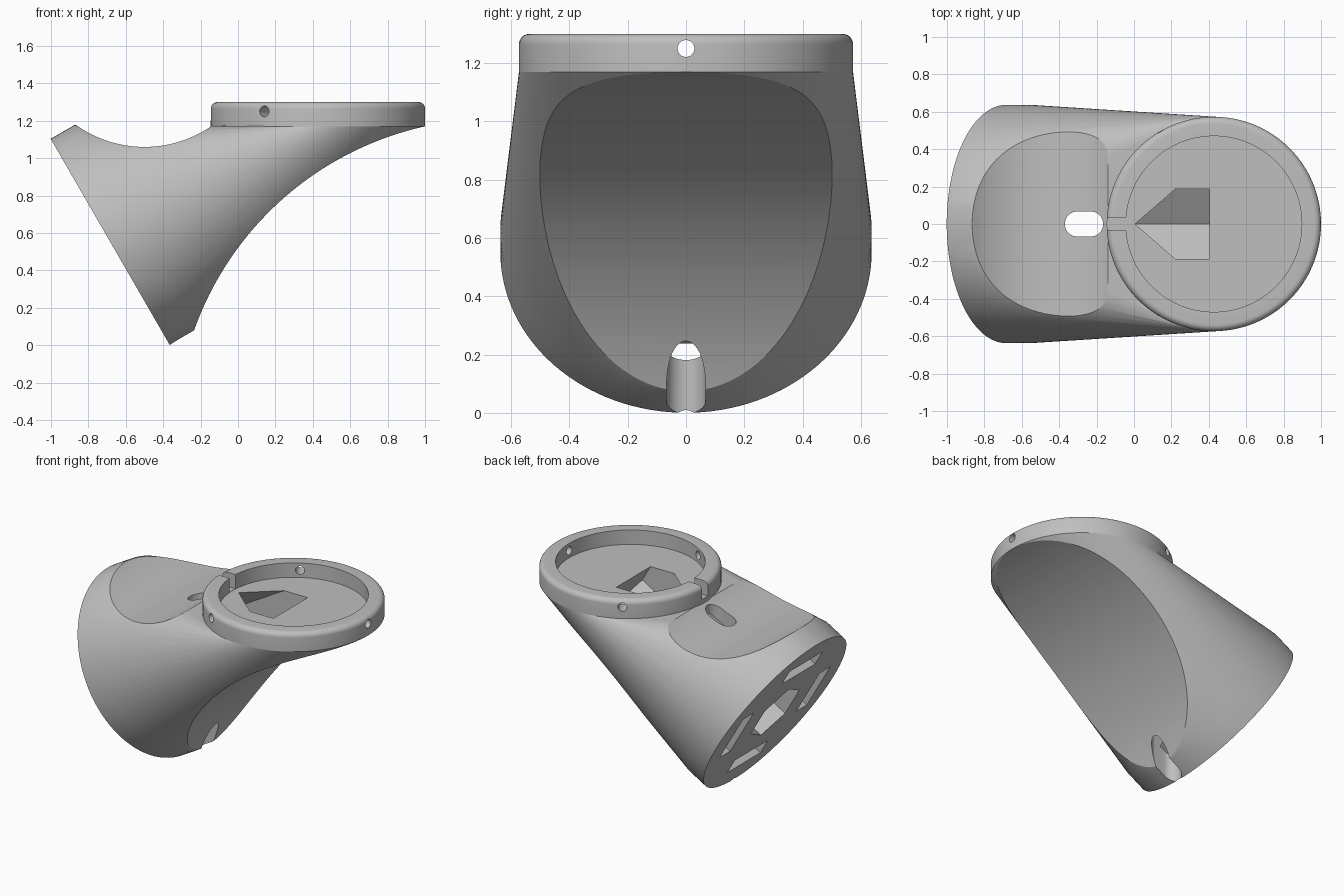
import bpy, bmesh, math
from mathutils import Matrix, Vector

cube = bpy.data.objects.get("Cube")
if cube:
    bpy.data.objects.remove(cube, do_unlink=True)

grey = bpy.data.materials.new("plain_grey")
grey.use_nodes = True
GREY = (0.52, 0.52, 0.52, 1)
grey.diffuse_color = GREY
grey.node_tree.nodes["Principled BSDF"].inputs["Base Color"].default_value = GREY


def make_object(name, bm):
    bmesh.ops.recalc_face_normals(bm, faces=bm.faces[:])
    mesh = bpy.data.meshes.new(name)
    bm.to_mesh(mesh)
    bm.free()
    mesh.materials.append(grey)
    ob = bpy.data.objects.new(name, mesh)
    bpy.context.collection.objects.link(ob)
    return ob


def frame(origin, x, y):
    """Matrix whose local x and y are the given directions."""
    x, y = Vector(x).normalized(), Vector(y).normalized()
    m = Matrix((x, y, x.cross(y))).transposed().to_4x4()
    m.translation = Vector(origin)
    return m


def circle(r, n, cx=0, cy=0, turn=0):
    return [(cx + r * math.cos(turn + math.tau * i / n),
             cy + r * math.sin(turn + math.tau * i / n)) for i in range(n)]


def box(w, h, cx=0, cy=0):
    return [(cx + a * w / 2, cy + b * h / 2) for a, b in ((-1, -1), (1, -1), (1, 1), (-1, 1))]


def prism(name, outline, m, z0, z1):
    bm = bmesh.new()
    low = [bm.verts.new(m @ Vector((a, b, z0))) for a, b in outline]
    high = [bm.verts.new(m @ Vector((a, b, z1))) for a, b in outline]
    bm.faces.new(low)
    bm.faces.new(high)
    n = len(outline)
    for i in range(n):
        j = (i + 1) % n
        bm.faces.new((low[i], low[j], high[j], high[i]))
    return make_object(name, bm)


def cut(ob, cutter, keep=False):
    mod = ob.modifiers.new("cut", 'BOOLEAN')
    mod.operation, mod.solver, mod.object = 'DIFFERENCE', 'EXACT', cutter
    bpy.context.view_layer.objects.active = ob
    bpy.ops.object.modifier_apply(modifier=mod.name)
    if not keep:
        bpy.data.objects.remove(cutter, do_unlink=True)


RING_X, RING_R, RING_Z = 0.427, 0.573, 1.17
BASE_R, SEG = 0.637, 128
slope = math.radians(30)
base = frame((-0.683, 0, 0.552), (0, 1, 0), (-math.sin(slope), 0, math.cos(slope)))
world = Matrix()
across = frame((0, 0, 0), (1, 0, 0), (0, 0, 1))

# Body: hull between the tilted base drum and the level top disc
bm = bmesh.new()
for z in (0, 0.147):
    for a, b in circle(BASE_R, SEG):
        bm.verts.new(base @ Vector((a, b, z)))
for a, b in circle(RING_R, SEG, RING_X):
    bm.verts.new((a, b, RING_Z))
hull = bmesh.ops.convex_hull(bm, input=bm.verts[:])
loose = [v for v in bm.verts if not v.link_faces]
bmesh.ops.delete(bm, geom=loose, context='VERTS')
body = make_object("body", bm)

# Concave scoops above and below
cut(body, prism("lower_scoop", circle(1.7, 300, 1.367, -0.49), across, -1.5, 1.5))
cut(body, prism("upper_scoop", circle(0.63, 160, -0.5, 1.69), across, -1.5, 1.5))

# Upright rounded slot through the body
ends = ((-0.232, -math.pi / 2), (-0.303, math.pi / 2))
obround = [(cx + 0.067 * math.cos(t + math.pi * i / 20), 0.067 * math.sin(t + math.pi * i / 20))
           for cx, t in ends for i in range(21)]
cut(body, prism("cable_slot", obround, world, -0.5, 2))

# Four pockets in the base face
for k in range(4):
    turned = base @ Matrix.Rotation(k * math.pi / 2, 4, 'Z')
    cut(body, prism("base_pocket", box(0.36, 0.115, 0, 0.42), turned, -0.1, 0.2))

# Ring with rounded top edge and recessed floor, as a turned profile
fillet = 0.035
profile = [(0, RING_Z), (RING_R, RING_Z)]
for i in range(7):
    t = i * math.pi / 12
    profile.append((RING_R - fillet + fillet * math.cos(t), 1.3 - fillet + fillet * math.sin(t)))
profile += [(0.47, 1.3), (0.47, 1.2), (0, 1.2)]
bm = bmesh.new()
verts = [bm.verts.new((r, 0, z)) for r, z in profile]
edges = [bm.edges.new(pair) for pair in zip(verts, verts[1:])]
bmesh.ops.spin(bm, geom=verts + edges, cent=(0, 0, 0), axis=(0, 0, 1),
               angle=math.tau, steps=SEG, use_duplicate=False)
bmesh.ops.remove_doubles(bm, verts=bm.verts[:], dist=0.0001)
bmesh.ops.translate(bm, verts=bm.verts[:], vec=(RING_X, 0, 0))
ring = make_object("top_ring", bm)

# Ring gap and three radial screw holes
cut(ring, prism("ring_gap", box(0.25, 0.066, RING_X - 0.53), world, 1.202, 1.5))
for k in range(3):
    a = k * math.tau / 3
    radial = frame((RING_X, 0, 1.25), (-math.sin(a), math.cos(a), 0), (0, 0, 1))
    cut(ring, prism("screw_hole", circle(0.029, 24), radial, 0.4, 0.7))

# Sloping six-sided tunnel from the base out through the ring floor
tunnel = prism("tunnel", circle(0.217, 6, turn=math.pi / 2), base, -0.1, 1.265)
cut(body, tunnel, keep=True)
cut(ring, tunnel)

for ob in (body, ring):
    bpy.ops.object.select_all(action='DESELECT')
    ob.select_set(True)
    bpy.context.view_layer.objects.active = ob
    bpy.ops.object.shade_smooth_by_angle(angle=math.radians(25))
